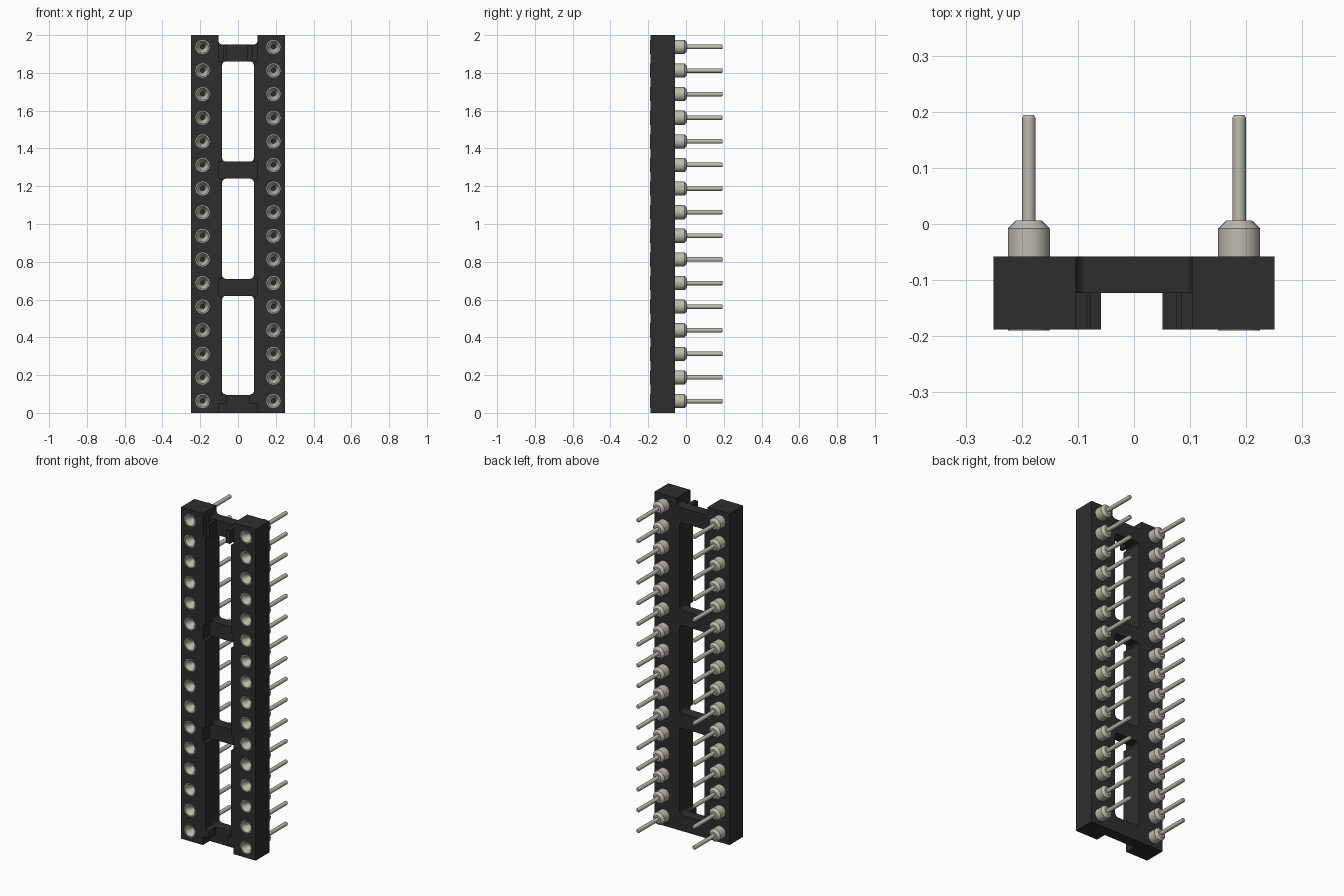
import bpy, bmesh, math

cube = bpy.data.objects.get("Cube")
if cube:
    bpy.data.objects.remove(cube, do_unlink=True)

FRONT, MID, BACK = -0.188, -0.123, -0.058   # depth layers of the body
PIN_X = 0.1875
PIN_Z = [0.0625 + 0.125 * i for i in range(16)]


def material(name, rgb, rough):
    m = bpy.data.materials.new(name)
    m.use_nodes = True
    m.diffuse_color = (*rgb, 1)
    bsdf = m.node_tree.nodes["Principled BSDF"]
    bsdf.inputs["Base Color"].default_value = (*rgb, 1)
    bsdf.inputs["Roughness"].default_value = rough
    return m


BLACK = material("black plastic", (0.027, 0.027, 0.027), 0.6)
METAL = material("tin metal", (0.51, 0.49, 0.43), 0.5)


def arc(cx, cz, r, a0, a1, n=5):
    return [(cx + r * math.cos(math.radians(a0 + (a1 - a0) * i / n)),
             cz + r * math.sin(math.radians(a0 + (a1 - a0) * i / n))) for i in range(n + 1)]


def rounded(w, z0, z1, r=0.02):
    return (arc(w - r, z0 + r, r, -90, 0) + arc(w - r, z1 - r, r, 0, 90)
            + arc(-w + r, z1 - r, r, 90, 180) + arc(-w + r, z0 + r, r, 180, 270))


def plate(name, loops, y0, y1):
    """Fill x/z outlines (inner loops are holes) and extrude from y0 to y1."""
    cu = bpy.data.curves.new(name + "_outline", 'CURVE')
    cu.dimensions = '2D'
    cu.fill_mode = 'BOTH'
    cu.extrude = (y1 - y0) / 2
    for pts in loops:
        sp = cu.splines.new('POLY')
        sp.points.add(len(pts) - 1)
        for p, (x, z) in zip(sp.points, pts):
            p.co = (x, z, 0, 1)
        sp.use_cyclic_u = True
    tmp = bpy.data.objects.new(name + "_tmp", cu)
    bpy.context.collection.objects.link(tmp)
    bpy.context.view_layer.update()
    me = bpy.data.meshes.new_from_object(tmp.evaluated_get(bpy.context.evaluated_depsgraph_get()))
    bpy.data.objects.remove(tmp, do_unlink=True)
    bm = bmesh.new()
    bm.from_mesh(me)
    bmesh.ops.remove_doubles(bm, verts=bm.verts, dist=1e-5)
    for v in bm.verts:
        x, z, d = v.co
        v.co = (x, (y0 + y1) / 2 - d, z)
    bmesh.ops.recalc_face_normals(bm, faces=bm.faces)
    bm.to_mesh(me)
    bm.free()
    me.name = name
    me.materials.clear()
    me.materials.append(BLACK)
    for p in me.polygons:
        p.material_index = 0
        p.use_smooth = False
    ob = bpy.data.objects.new(name, me)
    bpy.context.collection.objects.link(ob)
    return ob


# Back half of the body: frame with three windows and a notch in the top end
NOTCH = 0.103
outline = ([(-0.25, 0), (0.25, 0), (0.25, 2), (NOTCH, 2)]
           + arc(NOTCH - 0.02, 1.97, 0.02, 0, -90)
           + arc(-NOTCH + 0.02, 1.97, 0.02, -90, -180)
           + [(-NOTCH, 2), (-0.25, 2)])
windows = [rounded(0.084, a, b) for a, b in ((0.095, 0.62), (0.71, 1.24), (1.33, 1.86))]
plate("back_frame", [outline] + windows, MID, BACK)

# Front half of the body: two rails, stepped back where the cross bars are
inner = [(NOTCH, 0), (NOTCH, 0.05), (0.062, 0.05), (0.062, 0.095), (0.084, 0.105),
         (0.084, 0.62), (NOTCH, 0.62), (NOTCH, 0.71), (0.084, 0.71),
         (0.084, 1.24), (NOTCH, 1.24), (NOTCH, 1.33), (0.084, 1.33),
         (0.084, 1.86), (NOTCH, 1.86), (NOTCH, 2)]
for side, label in ((1, "left"), (-1, "right")):
    rail = [(side * x, z) for x, z in [(0.25, 0)] + inner + [(0.25, 2)]]
    holes = [[(side * PIN_X + x, z + c) for x, z in arc(0, 0, 0.037, 0, 345, 23)] for c in PIN_Z]
    plate(label + "_front_rail", [rail] + holes, FRONT, MID)

# Small ribs standing on the top cross bar
for label, x0, x1 in (("right", -0.078, -0.059), ("left", 0.051, 0.077)):
    plate(label + "_top_rib", [[(x0, 1.865), (x1, 1.865), (x1, 1.947), (x0, 1.947)]], FRONT, MID)

# Turned pin: (radius, y) from the bottom of the cup, over the lip, to the tip
profile = [(0, -0.11), (0.011, -0.11), (0.011, -0.15), (0.032, -0.19), (0.0372, -0.19),
           (0.0375, -0.008), (0.023, 0.006), (0.012, 0.006), (0.012, 0.189),
           (0.009, 0.194), (0, 0.194)]
bm = bmesh.new()
vs = [bm.verts.new((r, y, 0)) for r, y in profile]
es = [bm.edges.new(pair) for pair in zip(vs, vs[1:])]
bmesh.ops.spin(bm, geom=vs + es, cent=(0, 0, 0), axis=(0, 1, 0),
               angle=2 * math.pi, steps=24, use_duplicate=False)
bmesh.ops.remove_doubles(bm, verts=bm.verts, dist=1e-5)
bmesh.ops.recalc_face_normals(bm, faces=bm.faces)
pin_mesh = bpy.data.meshes.new("socket_pin")
bm.to_mesh(pin_mesh)
bm.free()
pin_mesh.materials.append(METAL)

# Two rows of sixteen pins sharing one mesh
pins = []
for side, label in ((1, "left"), (-1, "right")):
    for i, z in enumerate(PIN_Z):
        ob = bpy.data.objects.new(f"{label}_pin_{i + 1}", pin_mesh)
        ob.location = (side * PIN_X, 0, z)
        bpy.context.collection.objects.link(ob)
        pins.append(ob)
bpy.ops.object.select_all(action='DESELECT')
pins[0].select_set(True)
bpy.context.view_layer.objects.active = pins[0]
bpy.ops.object.shade_smooth_by_angle(angle=math.radians(30))
